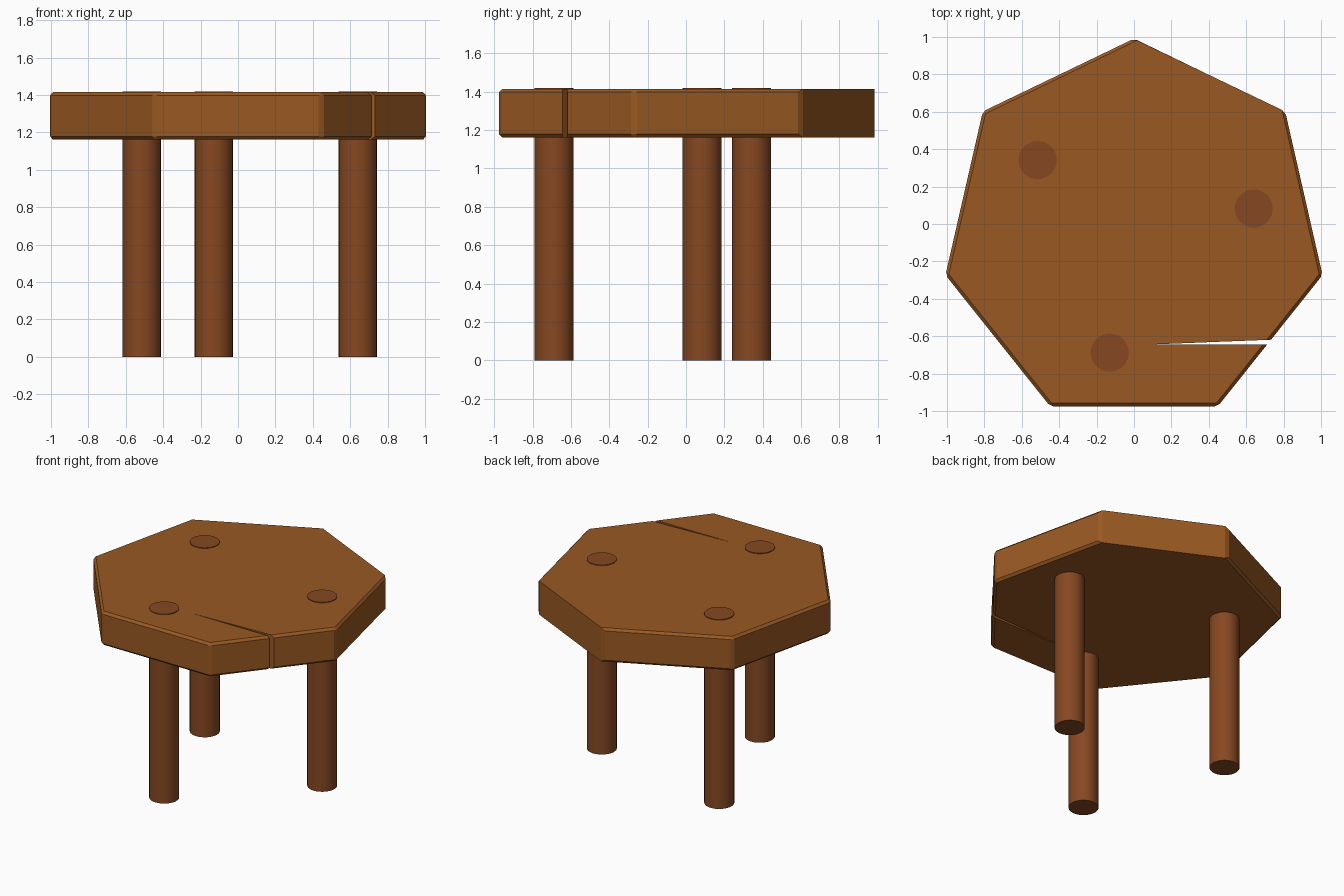
import bpy, bmesh, math

if "Cube" in bpy.data.objects:
    bpy.data.objects.remove(bpy.data.objects["Cube"])

SEAT_R, SEAT_Y = 1.034, -0.043
SEAT_LOW, SEAT_HIGH = 1.162, 1.415


def material(name, color):
    mat = bpy.data.materials.new(name)
    mat.diffuse_color = color
    mat.use_nodes = True
    mat.node_tree.nodes["Principled BSDF"].inputs["Base Color"].default_value = mat.diffuse_color
    return mat


def prism(name, outline, low, high):
    """Extrude a flat outline from z=low to z=high; returns object and bmesh."""
    bm = bmesh.new()
    face = bm.faces.new([bm.verts.new((x, y, low)) for x, y in outline])
    top = bmesh.ops.extrude_face_region(bm, geom=[face])
    for v in top["geom"]:
        if isinstance(v, bmesh.types.BMVert):
            v.co.z = high
    bmesh.ops.recalc_face_normals(bm, faces=bm.faces[:])
    obj = bpy.data.objects.new(name, bpy.data.meshes.new(name))
    bpy.context.collection.objects.link(obj)
    return obj, bm


wood = material("seat_wood", (0.32, 0.10, 0.016, 1))
dark_wood = material("leg_wood", (0.24, 0.065, 0.016, 1))

# Seven-sided seat slab
angles = [math.radians(90 + i * 360 / 7) for i in range(7)]
outline = [(SEAT_R * math.cos(a), SEAT_Y + SEAT_R * math.sin(a)) for a in angles]
seat, bm = prism("seat", outline, SEAT_LOW, SEAT_HIGH)


# Chamfer every edge except the long ones of the sharp back-right side
def sharp_side(edge):
    mid = (edge.verts[0].co + edge.verts[1].co) / 2
    level = abs(edge.verts[0].co.z - edge.verts[1].co.z) < 0.01
    return level and mid.x > 0.1 and mid.y > 0.6


bmesh.ops.bevel(bm, geom=[e for e in bm.edges if not sharp_side(e)],
                offset=0.017, segments=1, profile=0.5, affect='EDGES')
bm.to_mesh(seat.data)
bm.free()
seat.data.materials.append(wood)

# Long drying crack cut through the front-right side
cutter, bm = prism("crack_cutter",
                   [(0.07, -0.645), (1.0, -0.642), (1.0, -0.608)], 1.0, 1.6)
bm.to_mesh(cutter.data)
bm.free()
cutter.hide_render = True
cut = seat.modifiers.new("crack", 'BOOLEAN')
cut.operation = 'DIFFERENCE'
cut.solver = 'EXACT'
cut.object = cutter
bpy.context.view_layer.objects.active = seat
bpy.ops.object.modifier_apply(modifier=cut.name)
bpy.data.objects.remove(cutter, do_unlink=True)

# Three round legs whose ends show through the seat
LEG_TOP = 1.42
for name, x, y in (("back_left_leg", -0.515, 0.342),
                   ("right_leg", 0.64, 0.083),
                   ("front_leg", -0.13, -0.688)):
    bpy.ops.mesh.primitive_cylinder_add(vertices=32, radius=0.102, depth=LEG_TOP,
                                        location=(x, y, LEG_TOP / 2))
    leg = bpy.context.object
    leg.name = name
    leg.data.materials.append(dark_wood)
    bpy.ops.object.shade_smooth_by_angle(angle=math.radians(30))
